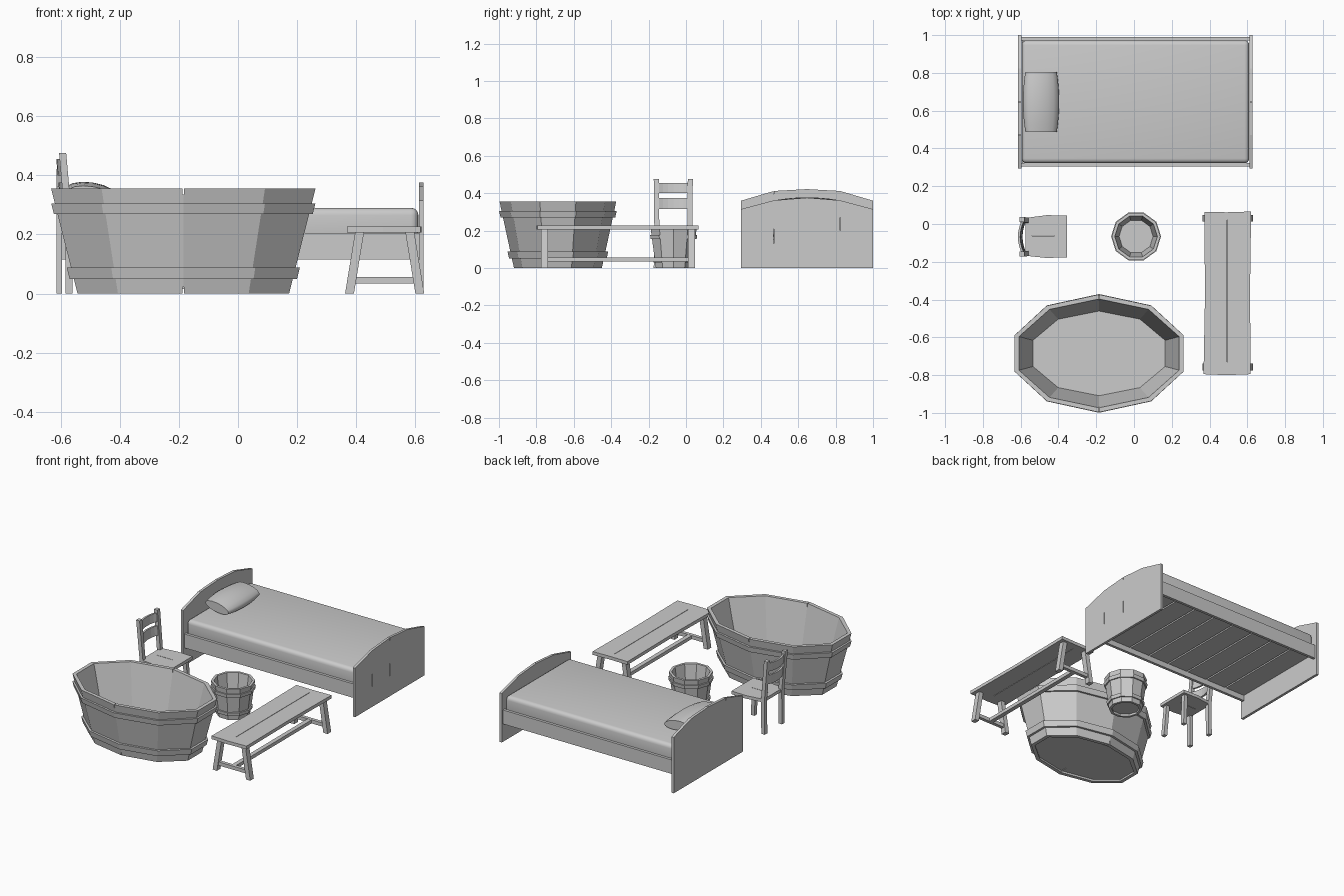
import bpy, bmesh, math

if "Cube" in bpy.data.objects:
    bpy.data.objects.remove(bpy.data.objects["Cube"])


def loft(name, rings, closed=False, smooth=False):
    """Skin equal-length point rings; cap the ends, or join last ring to first."""
    bm = bmesh.new()
    rows = [[bm.verts.new(p) for p in r] for r in rings]
    n = len(rows[0])
    pairs = list(zip(rows, rows[1:]))
    if closed:
        pairs.append((rows[-1], rows[0]))
    else:
        bm.faces.new(rows[0][::-1])
        bm.faces.new(rows[-1])
    for a, b in pairs:
        for i in range(n):
            j = (i + 1) % n
            bm.faces.new((a[i], a[j], b[j], b[i]))
    bmesh.ops.recalc_face_normals(bm, faces=bm.faces)
    me = bpy.data.meshes.new(name)
    bm.to_mesh(me)
    bm.free()
    ob = bpy.data.objects.new(name, me)
    bpy.context.collection.objects.link(ob)
    if smooth:
        for p in me.polygons:
            p.use_smooth = len(p.vertices) == 4
    return ob


def rect(x0, x1, y0, y1, z):
    return [(x0, y0, z), (x1, y0, z), (x1, y1, z), (x0, y1, z)]


def box(name, x0, x1, y0, y1, z0, z1):
    return loft(name, [rect(x0, x1, y0, y1, z0), rect(x0, x1, y0, y1, z1)])


def leg(name, points, wx, wy):
    """Square post through a few centre points, with level ends."""
    return loft(name, [rect(x - wx / 2, x + wx / 2, y - wy / 2, y + wy / 2, z) for x, y, z in points])


def cut(ob, *boxes):
    """Narrow splits between boards."""
    for b in boxes:
        c = box(ob.name + "_split_cutter", *b)
        c.hide_render = True
        c.display_type = 'WIRE'
        m = ob.modifiers.new("split", 'BOOLEAN')
        m.operation = 'DIFFERENCE'
        m.solver = 'EXACT'
        m.object = c


# ---- Coopered vessels: tub and bucket ----
def vessel(name, cx, cy, top, bot, h, wall, floor_z, hoops, sides, turn):
    def ring(r, z, grow=0.0):
        return [(cx + (r[0] + grow) * math.cos(turn + 2 * math.pi * i / sides),
                 cy + (r[1] + grow) * math.sin(turn + 2 * math.pi * i / sides), z)
                for i in range(sides)]

    def at(z):
        t = z / h
        return [bot[k] + (top[k] - bot[k]) * t for k in (0, 1)]

    body = loft(name + "_staves", [
        ring(at(.015), .015, -wall), ring(bot, 0, -wall), ring(bot, 0), ring(top, h),
        ring(top, h, -wall), ring(at(floor_z), floor_z, -wall)])
    for z0, z1, g in hoops:
        loft(name + "_hoop", [ring(at(z0), z0, -.003), ring(at(z0), z0, g),
                              ring(at(z1), z1, g), ring(at(z1), z1, -.003)], closed=True)
    return body


tub = vessel("tub", -.185, -.685, (.47, .312), (.376, .235), .355, .024, .06,
             [(.05, .088, .015), (.27, .305, .013)], 10, math.pi / 2)
cut(tub, *[(-.187, -.183, y0, y1, z0, z1)
           for y0, y1 in ((-1.05, -.86), (-.5, -.3))
           for z0, z1 in ((-.01, .022), (.335, .37))])
vessel("bucket", .011, -.066, (.129, .129), (.1, .1), .21, .016, .045,
       [(.03, .052, .008), (.155, .178, .008)], 10, 0)

# ---- Bed ----
YC = .647


def end_board(name, x0, x1, edge, shoulder, peak, splits):
    prof = [(-.353, 0), (.353, 0), (.353, edge), (.177, shoulder), (0, peak),
            (-.177, shoulder), (-.353, edge)]
    ob = loft(name, [[(x, YC + y, z) for y, z in prof] for x in (x0, x1)])
    cut(ob, *[(x0 - .01, x1 + .01, YC + y - .001, YC + y + .001, z0, z1) for y, z0, z1 in splits])


end_board("headboard", -.613, -.596, .36, .412, .422,
          [(-.177, .395, .45), (0, .4, .45), (.177, .17, .27)])
end_board("footboard", .612, .628, .315, .362, .376,
          [(-.177, .13, .21), (0, .13, .21), (0, .36, .4), (.177, .2, .27)])
for s, n in ((-1, "front"), (1, "back")):
    y = YC + s * .333
    box(n + "_bed_rail", -.6, .614, y - .009, y + .009, .115, .205)

# Slats under the mattress
N = 8
step = 1.2 / N
for i in range(N):
    x = -.594 + i * step
    box("bed_slat", x, x + step - .01, YC - .327, YC + .327, .15, .168)

# Mattress with soft, smooth edges
mattress = box("mattress", -.594, .61, YC - .325, YC + .325, .168, .29)
bv = mattress.modifiers.new("soft_edges", 'BEVEL')
bv.width = .025
bv.segments = 4
for p in mattress.data.polygons:
    p.use_smooth = True

# Pillow: lens section swept sideways, fuller in the middle, leaning on the headboard
rings = []
for k in range(9):
    t = k / 4 - 1
    w = .096 - .013 * t * t
    h = .044 - .014 * t * t
    ring = []
    for i in range(16):
        a = 2 * math.pi * i / 16
        u = w * math.cos(a)
        ring.append((-.492 + u, YC + .159 * t, .332 - .15 * u + h * math.sin(a)))
    rings.append(ring)
loft("pillow", rings, smooth=True)

# ---- Chair ----
CY = -.068
seat_pts = [(-.575, -.1), (-.46, -.112), (-.355, -.108), (-.355, .112), (-.46, .115), (-.575, .1)]
seat = loft("chair_seat", [[(x, CY + y, z) for x, y in seat_pts] for z in (.205, .225)])
cut(seat, (-.54, -.42, CY + .004, CY + .0065, .19, .24))
for s, n in ((-1, "left"), (1, "right")):
    y = CY + s * .088
    leg(n + "_chair_back_post", [(-.572, y, 0), (-.57, y, .215), (-.593, y + s * .003, .475)], .024, .027)
    leg(n + "_chair_front_leg", [(-.372, y + s * .004, 0), (-.385, y - s * .004, .206)], .025, .026)
# Curved back slats
for z0, z1 in ((.315, .375), (.4, .455)):
    rings = []
    for k in range(7):
        t = k / 3 - 1
        y = CY + .082 * t
        b = -.018 * (1 - t * t)
        xa, xb = [-.578 - (z - .315) * .09 + b for z in (z0, z1)]
        rings.append([(xa - .006, y, z0), (xa + .006, y, z0), (xb + .006, y, z1), (xb - .006, y, z1)])
    loft("chair_back_slat", rings)

# ---- Bench ----
top_pts = [(.368, -.795), (.49, -.8), (.618, -.795), (.614, -.37), (.62, .066), (.49, .062),
           (.372, .064), (.376, -.37)]
top = loft("bench_top", [[(x, y, z) for x, y in top_pts] for z in (.206, .227)])
cut(top, (.4935, .4962, -.73, .02, .19, .24))
for y in (-.757, .03):
    for s in (-1, 1):
        leg("bench_leg", [(.496 + s * .119, y, 0), (.496 + s * .085, y, .207)], .03, .036)
    box("bench_cross_bar", .39, .602, y - .011, y + .011, .034, .057)
box("bench_long_bar", .482, .51, -.757, .03, .034, .056)
